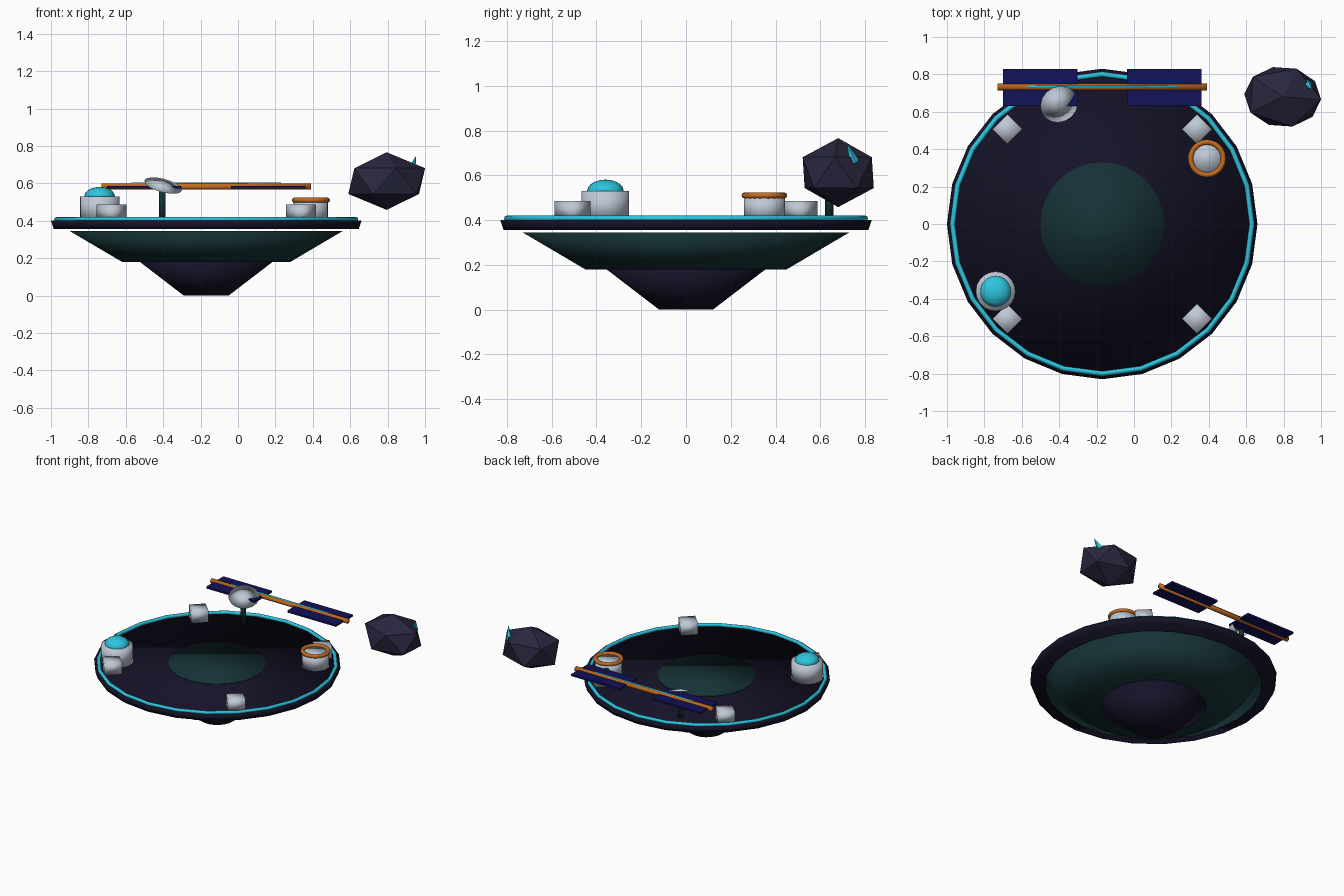
import bpy
import math
from mathutils import Vector

if "Cube" in bpy.data.objects:
    bpy.data.objects.remove(bpy.data.objects["Cube"], do_unlink=True)


def material(name, rgb):
    m = bpy.data.materials.new(name)
    m.use_nodes = True
    m.diffuse_color = (*rgb, 1)
    m.node_tree.nodes["Principled BSDF"].inputs["Base Color"].default_value = (*rgb, 1)
    return m


NAVY = material("dark navy", (0.007, 0.006, 0.02))
TEAL = material("dark teal", (0.008, 0.032, 0.037))
CYAN = material("bright cyan", (0.026, 0.56, 0.74))
GREY = material("pale grey", (0.52, 0.58, 0.67))
ORANGE = material("burnt orange", (0.55, 0.15, 0.015))
BLUE = material("panel blue", (0.006, 0.006, 0.1))
ROCK = material("rock violet", (0.022, 0.02, 0.05))

DISC_X = -0.17
UP = Vector((0, 0, 1))


def finish(name, mat, smooth=True):
    ob = bpy.context.object
    ob.name = ob.data.name = name
    ob.data.materials.clear()
    ob.data.materials.append(mat)
    if smooth:
        bpy.ops.object.shade_smooth()
    return ob


def frustum(name, mat, start, end, r1, r2, sides=24, smooth=True):
    """Cone, cylinder or rod running from start to end."""
    a, b = Vector(start), Vector(end)
    turn = UP.rotation_difference(b - a).to_euler()
    bpy.ops.mesh.primitive_cone_add(vertices=sides, radius1=r1, radius2=r2,
                                    depth=(b - a).length, location=(a + b) / 2,
                                    rotation=turn)
    return finish(name, mat, smooth)


def upright(name, mat, x, y, z1, z2, r1, r2, sides=24):
    return frustum(name, mat, (x, y, z1), (x, y, z2), r1, r2, sides)


def ring(name, mat, x, y, z, radius, tube, sides):
    bpy.ops.mesh.primitive_torus_add(location=(x, y, z), major_radius=radius,
                                     minor_radius=tube, major_segments=sides,
                                     minor_segments=8)
    return finish(name, mat)


def box(name, mat, center, size, turn=0, smooth=False):
    bpy.ops.mesh.primitive_cube_add(size=1, location=center, rotation=(0, 0, turn))
    bpy.context.object.scale = size
    return finish(name, mat, smooth)


# Hull: deck plate, floating underside cones, centre plate and glowing rim
upright("deck", NAVY, DISC_X, 0, 0.355, 0.40, 0.815, 0.83)
upright("upper_hull", TEAL, DISC_X, 0, 0.18, 0.345, 0.45, 0.73)
upright("lower_hull", NAVY, DISC_X, 0, 0, 0.18, 0.12, 0.355)
upright("centre_plate", TEAL, DISC_X, 0, 0.40, 0.404, 0.33, 0.33, 32)
ring("rim_light", CYAN, DISC_X, 0, 0.407, 0.80, 0.013, 24)

# Four deck boxes
for sx, side in ((-1, "right"), (1, "left")):
    for sy, end in ((-1, "front"), (1, "back")):
        box(f"deck_box_{end}_{side}", GREY, (DISC_X + sx * 0.507, sy * 0.507, 0.443),
            (0.113, 0.113, 0.085), math.radians(45), True)

# Domed tower
upright("dome_tower", GREY, -0.74, -0.36, 0.40, 0.53, 0.106, 0.106, 20)
bpy.ops.mesh.primitive_uv_sphere_add(segments=20, ring_count=10, radius=0.082,
                                     location=(-0.74, -0.36, 0.53))
bpy.context.object.scale.z = 0.62
finish("tower_dome", CYAN)

# Ringed tower
upright("ring_tower", GREY, 0.39, 0.35, 0.40, 0.505, 0.092, 0.092, 20)
ring("tower_ring", ORANGE, 0.39, 0.35, 0.51, 0.088, 0.014, 24)

# Antenna with a shallow tilted dish
upright("antenna_mast", TEAL, -0.405, 0.64, 0.40, 0.59, 0.018, 0.018, 10)
dish_base = Vector((-0.40, 0.64, 0.588))
dish_axis = Vector((0.24, -0.35, 0.91)).normalized()
frustum("antenna_dish", GREY, dish_base, dish_base + dish_axis * 0.02, 0.104, 0, 16)

# Solar array: boom, light strip and two panels
frustum("array_boom", ORANGE, (-0.73, 0.733, 0.583), (0.39, 0.733, 0.583), 0.018, 0.018, 10)
frustum("boom_light", CYAN, (-0.57, 0.733, 0.598), (0.23, 0.733, 0.598), 0.007, 0.007, 8)
for x, side in ((-0.502, "right"), (0.162, "left")):
    box(f"solar_panel_{side}", BLUE, (x, 0.73, 0.58), (0.398, 0.2, 0.014))

# Floating rock with a crystal
bpy.ops.mesh.primitive_ico_sphere_add(subdivisions=1, radius=1, location=(0.795, 0.68, 0.612),
                                      rotation=(0, 0, math.radians(-4)))
bpy.context.object.scale = (0.23, 0.182, 0.154)
finish("rock", ROCK, False)
frustum("rock_crystal", CYAN, (0.925, 0.75, 0.66), (0.953, 0.718, 0.748), 0.024, 0, 5, False)
